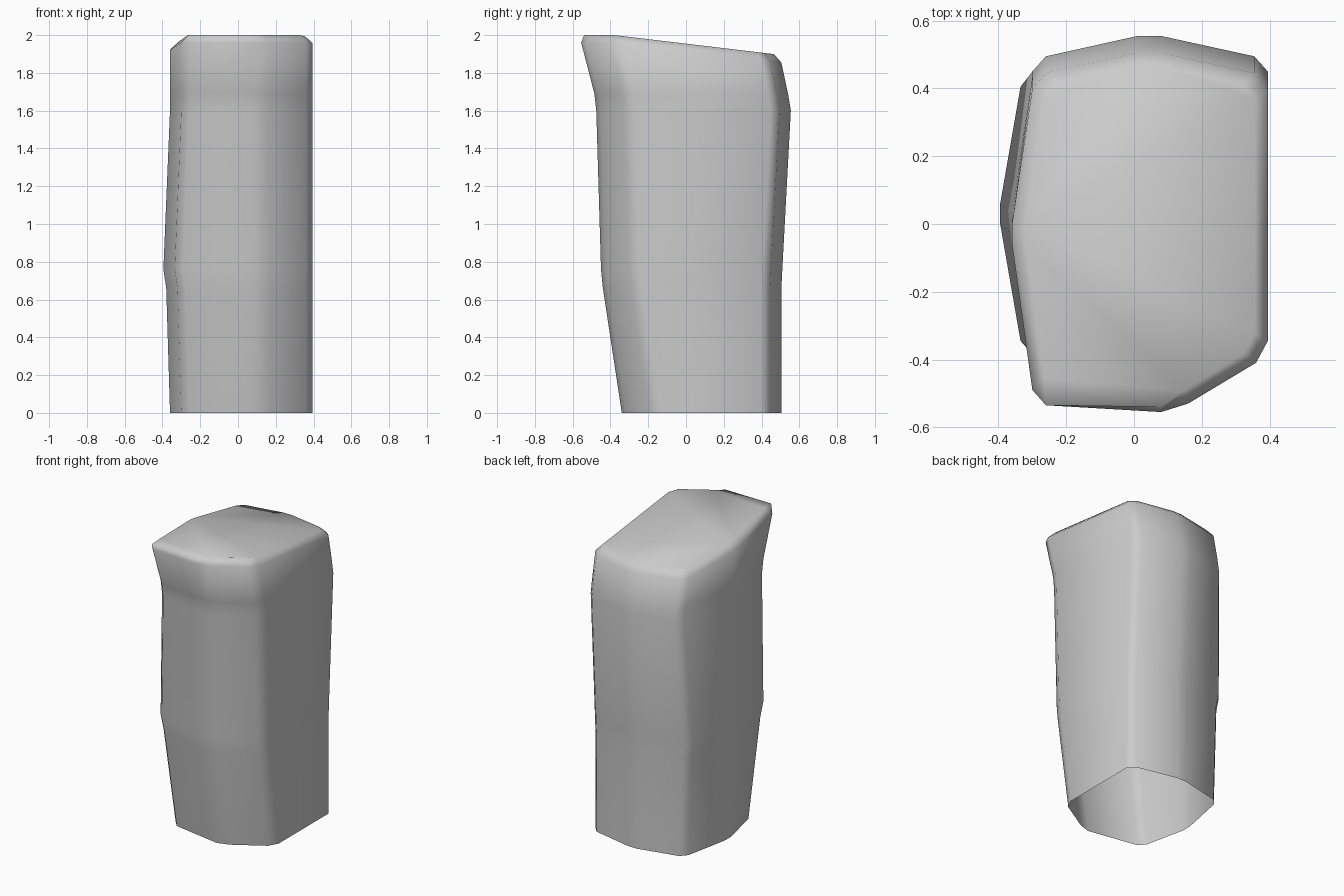
import bpy, bmesh, math

if "Cube" in bpy.data.objects:
    bpy.data.objects.remove(bpy.data.objects["Cube"])

# Top surface: level at the front, sloping down to the back
def top_z(y):
    return 2.0 if y < -0.38 else 2.0 - 0.1 * (y + 0.38) / 0.84

# Cross-section: f = front apex y, b = back apex y, l = bulge of the left side,
# c = how far the front left corner sits behind the apex
def section(f, b, l, c, ridge):
    return [
        (-0.26 - l, f + c), (0.08, f), (0.16, f + 0.025), (0.36, f + 0.145),
        (0.395, f + 0.21), (0.395, b - 0.105), (0.355, b - 0.06),
        (0.08, b), (0.01, b), (-0.26 - l, b - 0.06), (-0.30 - l, b - 0.105),
        (-0.36 - l, ridge + 0.03), (-0.36 - l, ridge - 0.03),
        (-0.30 - l, f + c + 0.045),
    ]

# Body levels from the open bottom to the shoulder
levels = [
    (0.0, -0.34, 0.505, 0.0, 0.06, 0.07),
    (0.66, -0.44, 0.505, 0.02, 0.06, 0.04),
    (0.76, -0.45, 0.510, 0.035, 0.06, 0.03),
    (1.60, -0.475, 0.555, 0.0, 0.05, 0.0),
    (1.69, -0.485, 0.54, 0.0, 0.045, -0.01),
]
rings = [[(x, y, z) for x, y in section(f, b, l, c, r)] for z, f, b, l, c, r in levels]

# Flared rim and bevelled inner edge of the top
rim = section(-0.555, 0.505, 0.0, 0.02, -0.03)
rings.append([(x, y, top_z(y) - 0.04) for x, y in rim])
inner = [(0.03 + (x - 0.03) * 0.895, -0.02 + (y + 0.02) * 0.925) for x, y in rim]
inner[0] = (-0.26, -0.535)
inner[1] = (0.08, -0.54)
rings.append([(x, y, top_z(y)) for x, y in inner])

# Loft the rings and close the top
bm = bmesh.new()
loops = [[bm.verts.new(p) for p in ring] for ring in rings]
n = len(loops[0])
for lo, hi in zip(loops, loops[1:]):
    for i in range(n):
        j = (i + 1) % n
        bm.faces.new((lo[i], lo[j], hi[j], hi[i]))
cap = bm.faces.new(loops[-1])
bmesh.ops.triangulate(bm, faces=[cap])

mesh = bpy.data.meshes.new("pillar_stone")
bm.to_mesh(mesh)
bm.free()
obj = bpy.data.objects.new("pillar_stone", mesh)
bpy.context.collection.objects.link(obj)
bpy.context.view_layer.objects.active = obj
obj.select_set(True)
bpy.ops.object.shade_smooth_by_angle(angle=math.radians(70))
